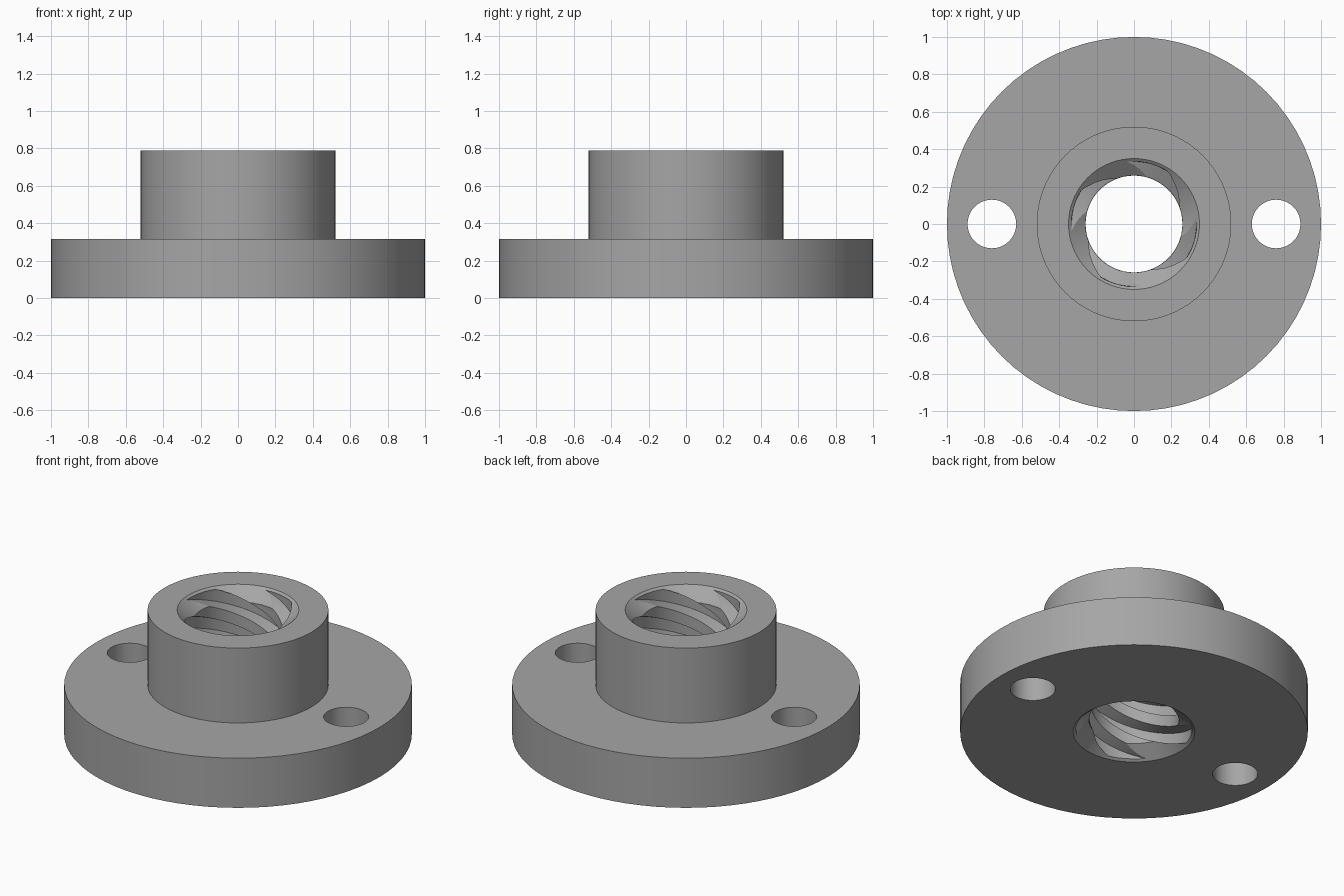
import bpy, bmesh, math

if "Cube" in bpy.data.objects:
    bpy.data.objects.remove(bpy.data.objects["Cube"])

FLANGE_R, HUB_R, HOLE_R = 1.0, 0.52, 0.13
FLANGE_H, TOTAL_H = 0.315, 0.79
CREST_R, ROOT_R, MOUTH_R = 0.26, 0.335, 0.35
LEAD, STARTS, CHAMFER = 0.727, 4, 0.07

metal = bpy.data.materials.new("grey metal")
metal.diffuse_color = (0.38, 0.38, 0.38, 1)
metal.use_nodes = True
metal.node_tree.nodes["Principled BSDF"].inputs["Base Color"].default_value = metal.diffuse_color


def loft(name, rings):
    """Closed solid through a stack of rings with equal point counts."""
    bm = bmesh.new()
    loops = [[bm.verts.new(p) for p in ring] for ring in rings]
    n = len(loops[0])
    for a, b in zip(loops, loops[1:]):
        for i in range(n):
            j = (i + 1) % n
            bm.faces.new((a[i], a[j], b[j], b[i]))
    bm.faces.new(loops[0][::-1])
    bm.faces.new(loops[-1])
    bmesh.ops.recalc_face_normals(bm, faces=bm.faces)
    mesh = bpy.data.meshes.new(name)
    bm.to_mesh(mesh)
    bm.free()
    mesh.materials.append(metal)
    obj = bpy.data.objects.new(name, mesh)
    bpy.context.collection.objects.link(obj)
    return obj


def circle(r, z, x=0.0, n=72):
    return [(x + r * math.cos(math.tau * i / n), r * math.sin(math.tau * i / n), z)
            for i in range(n)]


# flange and hub as one turned body
nut = loft("flanged_nut", [circle(FLANGE_R, 0), circle(FLANGE_R, FLANGE_H),
                           circle(HUB_R, FLANGE_H), circle(HUB_R, TOTAL_H)])

# multi-start thread: ridge and groove section twisted along the bore
section = []
for s in range(STARTS):
    base = 90 * s
    section += [(base + a, CREST_R) for a in (-18, -12, -6, 0, 6, 12, 18)]
    section += [(base + a, ROOT_R) for a in (26, 32, 38, 45, 52, 58, 64)]


def thread_ring(z):
    turn = 122 + 360 * (z - 0.778) / LEAD
    return [(r * math.cos(math.radians(a + turn)),
             r * math.sin(math.radians(a + turn)), z) for a, r in section]


layers = 72
cutters = [loft("thread_cutter", [thread_ring(-0.05 + 0.89 * k / layers)
                                  for k in range(layers + 1)])]

# chamfered mouths at both ends
slope = (MOUTH_R - CREST_R) / CHAMFER
for name, end, out in (("top_chamfer_cutter", TOTAL_H, 1), ("bottom_chamfer_cutter", 0, -1)):
    cutters.append(loft(name, [circle(MOUTH_R + slope * d, end + out * d)
                               for d in (-0.11, 0.06)]))

# two mounting holes
for side in (-1, 1):
    cutters.append(loft("hole_cutter", [circle(HOLE_R, z, 0.76 * side, 40)
                                        for z in (-0.1, FLANGE_H + 0.1)]))

bpy.context.view_layer.objects.active = nut
for cutter in cutters:
    mod = nut.modifiers.new("cut", 'BOOLEAN')
    mod.operation, mod.solver, mod.object = 'DIFFERENCE', 'EXACT', cutter
    bpy.ops.object.modifier_apply(modifier=mod.name)
    bpy.data.objects.remove(cutter)

bpy.ops.object.select_all(action='DESELECT')
nut.select_set(True)
bpy.ops.object.shade_smooth_by_angle(angle=math.radians(25))
